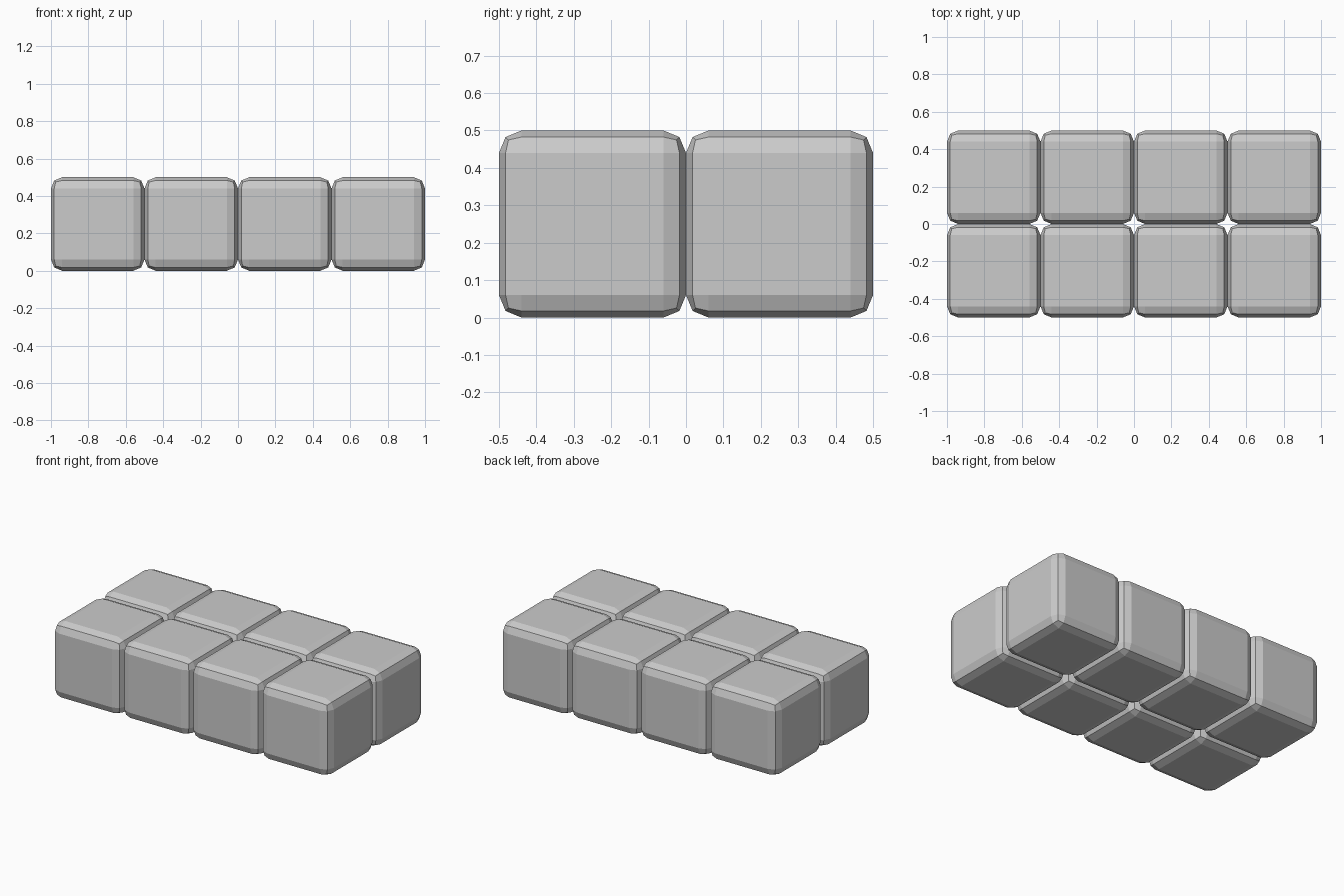
import bpy

if "Cube" in bpy.data.objects:
    bpy.data.objects.remove(bpy.data.objects["Cube"])

SIZE = 0.5


def rounded_block(name, x, y):
    # Cube with a two-step bevel on every edge
    bpy.ops.mesh.primitive_cube_add(size=SIZE, location=(x, y, SIZE / 2))
    block = bpy.context.object
    block.name = name
    bevel = block.modifiers.new("edge_bevel", 'BEVEL')
    bevel.width = 0.06
    bevel.segments = 2
    bevel.limit_method = 'NONE'
    return block


# Two rows of four touching blocks
for row, row_name in enumerate(("front", "back")):
    for col in range(4):
        rounded_block(f"{row_name}_block_{col + 1}",
                      (col - 1.5) * SIZE, (row - 0.5) * SIZE)
